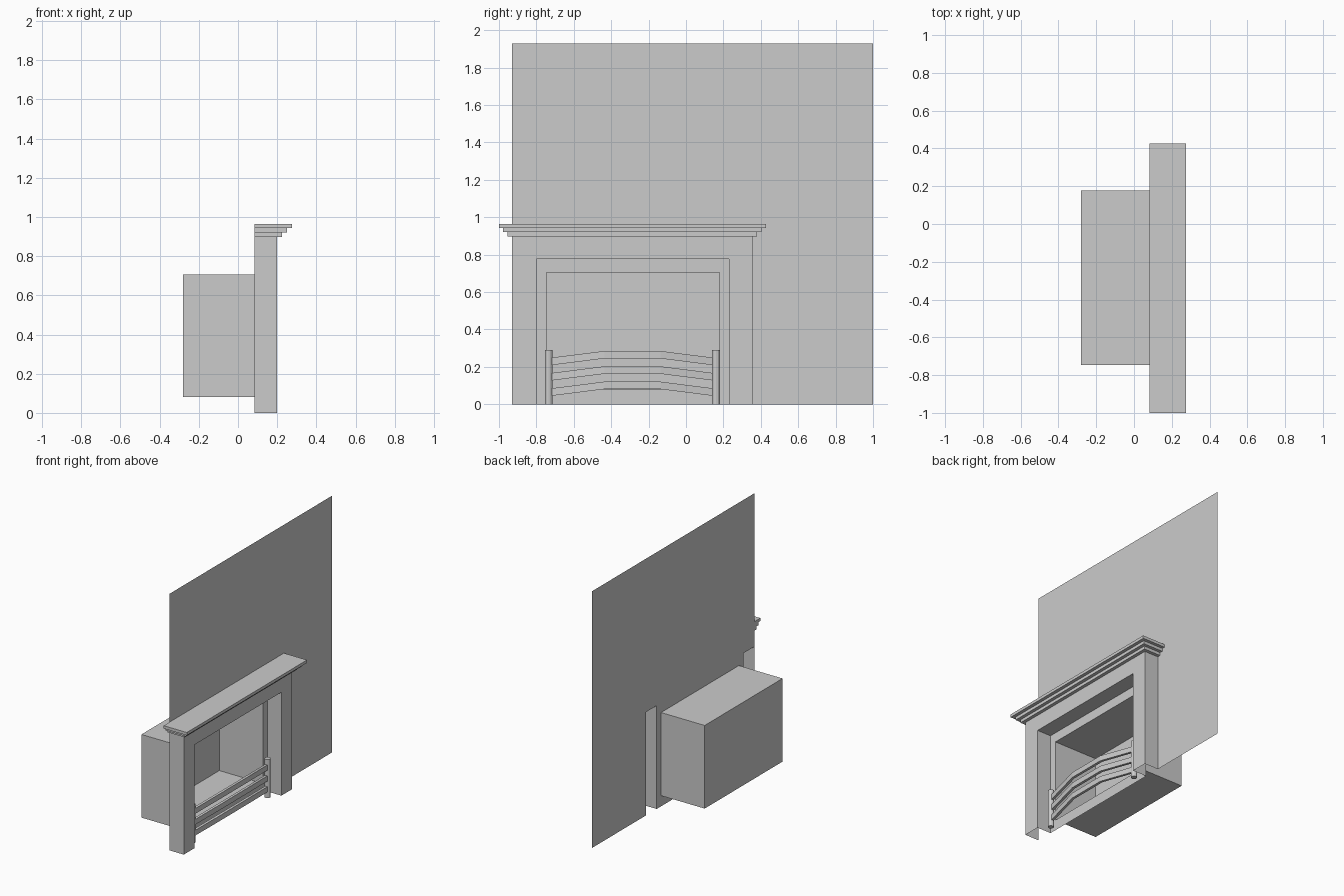
import bpy, bmesh
from mathutils import Vector

if "Cube" in bpy.data.objects:
    bpy.data.objects.remove(bpy.data.objects["Cube"])

WALL_X = 0.083    # plane of the wall
FRONT_X = 0.2     # front of the surround
MID_Y = -0.287    # centre line of the fireplace


def make(name, bm):
    bmesh.ops.remove_doubles(bm, verts=bm.verts, dist=1e-5)
    bmesh.ops.recalc_face_normals(bm, faces=bm.faces)
    me = bpy.data.meshes.new(name)
    bm.to_mesh(me)
    bm.free()
    ob = bpy.data.objects.new(name, me)
    bpy.context.collection.objects.link(ob)
    return ob


def rects(name, x, items):
    """Flat sheet facing +x from (y0, y1, z0, z1) rectangles."""
    bm = bmesh.new()
    for y0, y1, z0, z1 in items:
        bm.faces.new([bm.verts.new((x, y, z)) for y, z in
                      ((y0, z0), (y1, z0), (y1, z1), (y0, z1))])
    return make(name, bm)


def box(name, lo, hi, open_front=False):
    bm = bmesh.new()
    bmesh.ops.create_cube(bm, size=1)
    lo, hi = Vector(lo), Vector(hi)
    for v in bm.verts:
        v.co = (lo + hi) / 2 + v.co * (hi - lo)
    if open_front:
        bm.normal_update()
        front = [f for f in bm.faces if f.normal.x > 0.9]
        bmesh.ops.delete(bm, geom=front, context='FACES_ONLY')
    return make(name, bm)


# Wall sheet, cut away behind the fireplace
rects("wall", WALL_X, [(-0.93, 0.355, 0.777, 1.93), (0.355, 1.0, 0.0, 0.777),
                       (0.355, 1.0, 0.777, 1.93)])

# Flat inner border around the firebox opening
rects("inner_border", WALL_X, [(-0.80, -0.747, 0, 0.777), (0.178, 0.23, 0, 0.777),
                               (-0.747, 0.178, 0.705, 0.777), (-0.747, 0.178, 0, 0.08)])

# Firebox recess, open to the room
box("firebox", (-0.28, -0.747, 0.08), (WALL_X, 0.178, 0.705), open_front=True)

# Surround: arch-shaped front with side reveals, open behind and below
outline = [(-0.93, 0), (-0.93, 0.9), (0.355, 0.9), (0.355, 0),
           (0.23, 0), (0.23, 0.777), (-0.80, 0.777), (-0.80, 0)]
bm = bmesh.new()
front = [bm.verts.new((FRONT_X, y, z)) for y, z in outline]
back = [bm.verts.new((WALL_X, y, z)) for y, z in outline]
bm.faces.new(front)
for i in range(8):
    j = (i + 1) % 8
    if outline[i][1] or outline[j][1]:
        bm.faces.new((front[i], front[j], back[j], back[i]))
make("surround", bm)

# Stepped mantel shelf
for i, (z0, z1) in enumerate(((0.897, 0.92), (0.92, 0.943), (0.943, 0.965))):
    half = 0.667 + 0.0235 * i
    box(f"mantel_step_{i + 1}", (WALL_X, MID_Y - half, z0),
        (0.225 + 0.025 * i, MID_Y + half, z1))

# Grate posts
for side, s in (("left", -1), ("right", 1)):
    bm = bmesh.new()
    bmesh.ops.create_cone(bm, cap_ends=True, segments=12, radius1=0.021,
                          radius2=0.021, depth=0.29)
    bmesh.ops.translate(bm, verts=bm.verts, vec=(0.134, MID_Y + s * 0.447, 0.145))
    make(f"grate_post_{side}", bm)

# Grate bars: bowed forward and arched upward in three straight runs
path = [(-0.435, 0), (-0.15, 1), (0.15, 1), (0.435, 0)]
for i in range(3):
    z = 0.045 + 0.082 * i
    bm = bmesh.new()
    rings = []
    for dy, k in path:
        x, zz = 0.134 + 0.046 * k, z + 0.036 * k
        rings.append([bm.verts.new((x + dx, MID_Y + dy, zz + dz)) for dx, dz in
                      ((-0.01, 0), (0.01, 0), (0.01, 0.04), (-0.01, 0.04))])
    for a, b in zip(rings, rings[1:]):
        for n in range(4):
            m = (n + 1) % 4
            bm.faces.new((a[n], a[m], b[m], b[n]))
    bm.faces.new(rings[0])
    bm.faces.new(rings[-1])
    make(f"grate_bar_{i + 1}", bm)
